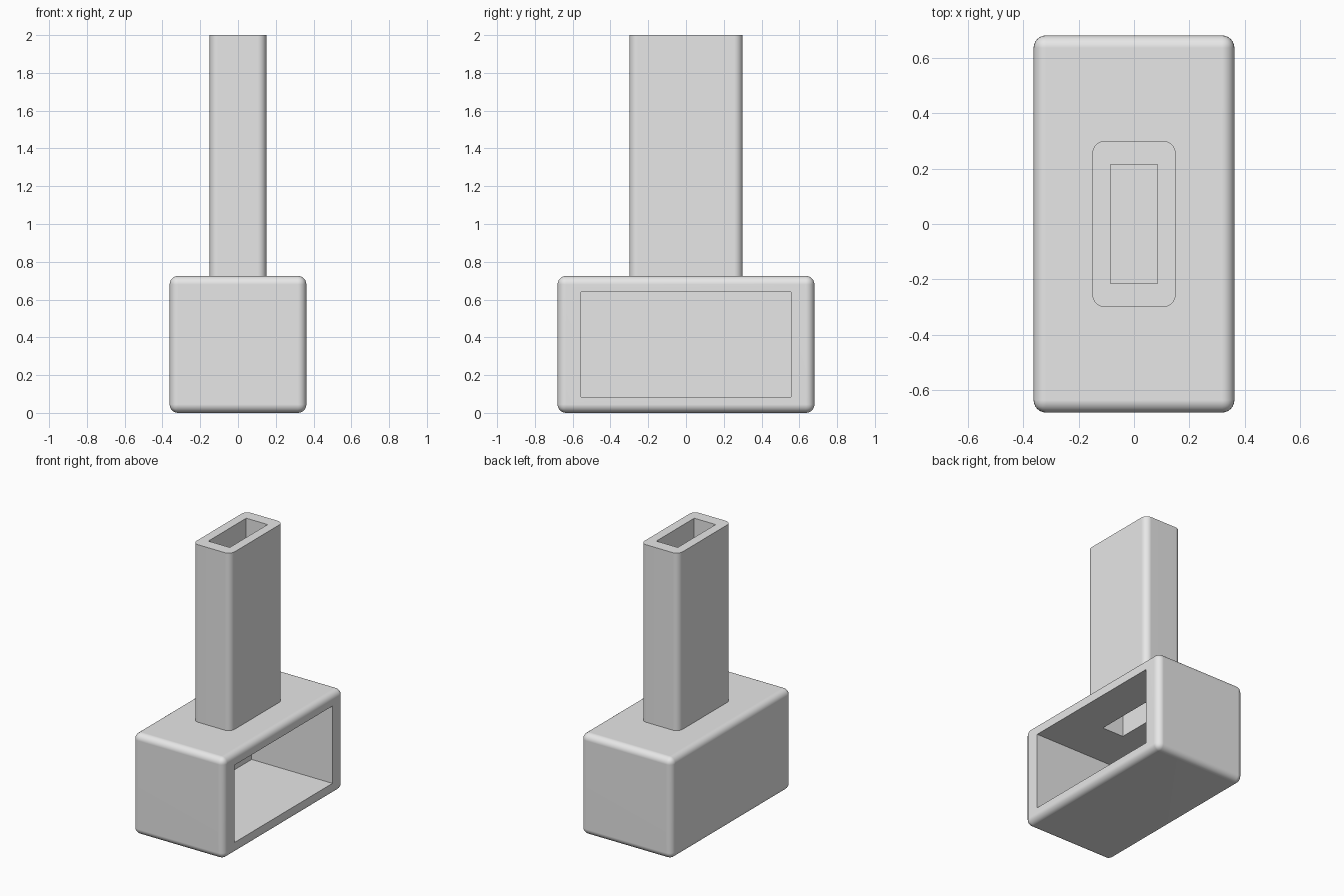
import bpy
import bmesh
from mathutils import Vector

default_cube = bpy.data.objects.get("Cube")
if default_cube:
    bpy.data.objects.remove(default_cube, do_unlink=True)

grey = bpy.data.materials.new("light grey")
grey.use_nodes = True
grey.diffuse_color = (0.8, 0.8, 0.8, 1)
for node in grey.node_tree.nodes:
    if node.type == 'BSDF_PRINCIPLED':
        node.inputs["Base Color"].default_value = (0.8, 0.8, 0.8, 1)


def block(name, low, high, radius=0, vertical_only=False):
    """Box between two corners, with optional rounded edges."""
    low, high = Vector(low), Vector(high)
    bm = bmesh.new()
    bmesh.ops.create_cube(bm, size=1)
    for v in bm.verts:
        v.co = (low + high) / 2 + v.co * (high - low)
    if radius:
        edges = [e for e in bm.edges if not vertical_only
                 or abs(e.verts[0].co.z - e.verts[1].co.z) > radius]
        bmesh.ops.bevel(bm, geom=edges, offset=radius, segments=6,
                        profile=0.5, affect='EDGES')
    mesh = bpy.data.meshes.new(name)
    bm.to_mesh(mesh)
    bm.free()
    mesh.materials.append(grey)
    obj = bpy.data.objects.new(name, mesh)
    bpy.context.collection.objects.link(obj)
    return obj


def activate(obj):
    bpy.ops.object.select_all(action='DESELECT')
    obj.select_set(True)
    bpy.context.view_layer.objects.active = obj


def cut(obj, cutter):
    activate(obj)
    mod = obj.modifiers.new("cut", 'BOOLEAN')
    mod.operation = 'DIFFERENCE'
    mod.solver = 'EXACT'
    mod.object = cutter
    bpy.ops.object.modifier_apply(modifier=mod.name)


def finish(obj):
    activate(obj)
    bpy.ops.object.shade_smooth_by_angle(angle=0.6)
    mod = obj.modifiers.new("flat panels", 'WEIGHTED_NORMAL')
    mod.keep_sharp = True


# Rounded housing and the upright tube standing on it
housing = block("housing", (-0.362, -0.68, 0), (0.362, 0.68, 0.725), 0.045)
tube = block("tube", (-0.15, -0.3, 0.725), (0.15, 0.3, 2), 0.045, True)

# Side cavity, and the shaft that joins it to the tube's open top
cavity = block("cavity_cutter", (-0.28, -0.555, 0.085), (0.5, 0.555, 0.64))
shaft = block("shaft_cutter", (-0.085, -0.215, 0.5), (0.085, 0.215, 2.1))
cut(housing, cavity)
cut(housing, shaft)
cut(tube, shaft)

for cutter in (cavity, shaft):
    bpy.data.objects.remove(cutter, do_unlink=True)
for part in (housing, tube):
    finish(part)
